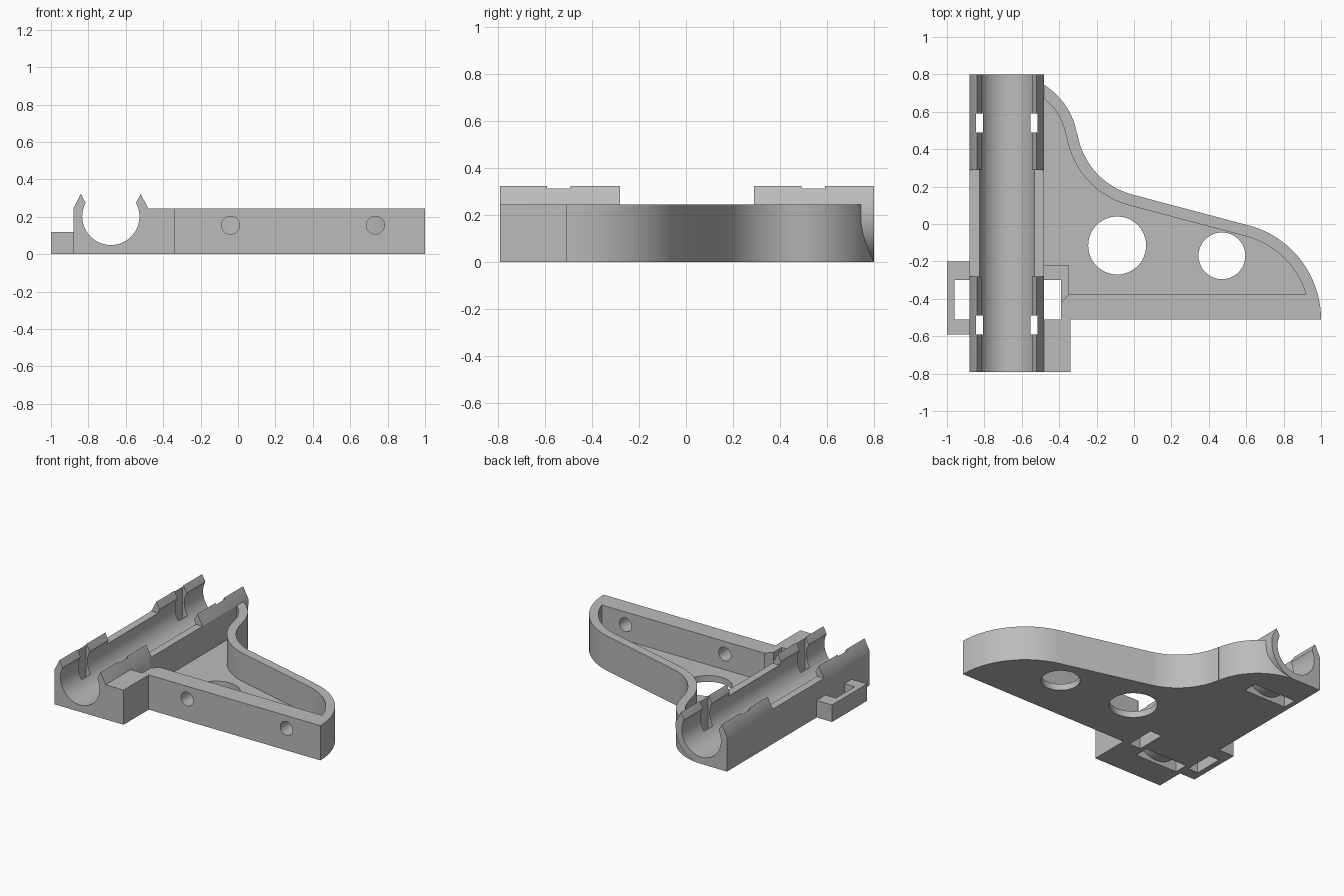
import bpy, bmesh
from math import sin, cos, radians, pi

if "Cube" in bpy.data.objects:
    bpy.data.objects.remove(bpy.data.objects["Cube"])

TOP = 0.245            # height of the walls
FLOOR = 0.045          # thickness of the arm floor
CX, CZ = -0.68, 0.202  # axis of the rod channel


def arc(cx, cy, r, a, b, n=20):
    """Points along an arc, angles in degrees."""
    steps = [radians(a + (b - a) * i / n) for i in range(n + 1)]
    return [(cx + r * cos(t), cy + r * sin(t)) for t in steps]


def rect(x0, x1, y0, y1):
    return [(x0, y0), (x1, y0), (x1, y1), (x0, y1)]


def prism(name, points, lo, hi, axis="z"):
    """Extrude a closed outline along z (outline in xy) or y (outline in xz)."""
    def place(p, t):
        return (p[0], p[1], t) if axis == "z" else (p[0], t, p[1])
    bm = bmesh.new()
    a = [bm.verts.new(place(p, lo)) for p in points]
    b = [bm.verts.new(place(p, hi)) for p in points]
    bm.faces.new(a)
    bm.faces.new(b)
    for i in range(len(a)):
        j = (i + 1) % len(a)
        bm.faces.new((a[i], a[j], b[j], b[i]))
    bmesh.ops.recalc_face_normals(bm, faces=bm.faces)
    mesh = bpy.data.meshes.new(name)
    bm.to_mesh(mesh)
    bm.free()
    ob = bpy.data.objects.new(name, mesh)
    bpy.context.collection.objects.link(ob)
    return ob


def combine(target, tool, operation):
    """Apply a boolean and discard the tool."""
    bpy.context.view_layer.objects.active = target
    mod = target.modifiers.new(operation, "BOOLEAN")
    mod.operation = operation
    mod.solver = "EXACT"
    mod.object = tool
    bpy.ops.object.modifier_apply(modifier=mod.name)
    bpy.data.objects.remove(tool)


def arm_curve(inset, start, end):
    """S-shaped back edge of the arm, moved inward by the wall thickness."""
    return (arc(CX, 0.42, 0.38 - inset, start, 9.1)
            + arc(0.093, 0.544, 0.40 + inset, 189.1, 256.5)
            + arc(0.48, -0.51, 0.52 - inset, 76.5, end))


# Arm with the front block
outline = arm_curve(0, 90, 0) + [(-0.34, -0.51), (-0.34, -0.79), (CX, -0.79)]
bracket = prism("rod_bracket", outline, 0, TOP)

# Pocket inside the arm: lower part stops at the strap block, upper part runs over it
curve = arm_curve(0.06, 51.3, 17)
lower = curve + [(-0.35, -0.375), (-0.35, -0.22), (-0.48, -0.22)]
upper = curve + [(-0.35, -0.375), (-0.39, -0.42), (-0.39, -0.51), (-0.48, -0.51)]
combine(bracket, prism("pocket_lower", lower, FLOOR, 0.4), "DIFFERENCE")
combine(bracket, prism("pocket_upper", upper, 0.12, 0.4), "DIFFERENCE")

# Rod holder: square on the outside, round towards the arm
holder = [(-0.88, TOP), (-0.88, 0)] + arc(CX, 0.2, 0.2, -90, 0) + [(-0.48, TOP)]
combine(bracket, prism("rod_holder", holder, -0.79, 0.80, "y"), "UNION")

# Snap lips at both ends, mirrored about the channel
for y0, y1 in ((-0.79, -0.28), (0.29, 0.80)):
    for s in (-1, 1):
        lip = [(0.2, 0.2), (0.2, TOP), (0.16, 0.322), (0.135, 0.275), (0.11, 0.2)]
        lip = [(CX + s * x, z) for x, z in lip]
        combine(bracket, prism("snap_lip", lip, y0, y1, "y"), "UNION")

# Strap loop on the outer side
combine(bracket, prism("strap_loop", rect(-1, -0.87, -0.59, -0.2), 0, 0.12), "UNION")

# Rod channel
channel = arc(CX, CZ, 0.153, 0, 360, 64)[:-1]
combine(bracket, prism("channel", channel, -1, 1, "y"), "DIFFERENCE")

# Strap holes
for x0, x1 in ((-0.96, -0.88), (-0.48, -0.39)):
    combine(bracket, prism("strap_hole", rect(x0, x1, -0.51, -0.30), -0.1, 0.5), "DIFFERENCE")

# Tie slots: two upright slots joined beneath a thin curved bridge
bridge = [p for p in arc(CX, CZ, 0.18, 225, 315)]
slot = ([(CX - 0.165, -0.1), (CX - 0.165, 0.5), (CX - 0.13, 0.5)] + bridge
        + [(CX + 0.13, 0.5), (CX + 0.165, 0.5), (CX + 0.165, -0.1)])
for y0, y1 in ((-0.59, -0.49), (0.49, 0.59)):
    combine(bracket, prism("tie_slot", slot, y0, y1, "y"), "DIFFERENCE")

# Floor holes and screw holes
for x, y, r in ((-0.09, -0.115, 0.155), (0.47, -0.17, 0.125)):
    combine(bracket, prism("floor_hole", arc(x, y, r, 0, 360, 48)[:-1], -0.1, 0.1), "DIFFERENCE")
for x in (-0.04, 0.735):
    hole = arc(x, 0.155, 0.048, 0, 360, 32)[:-1]
    combine(bracket, prism("screw_hole", hole, -0.6, -0.3, "y"), "DIFFERENCE")

# Material and shading
grey = bpy.data.materials.new("plain grey")
grey.use_nodes = True
grey.diffuse_color = (0.5, 0.5, 0.5, 1)
grey.node_tree.nodes["Principled BSDF"].inputs["Base Color"].default_value = (0.5, 0.5, 0.5, 1)
bracket.data.materials.clear()
bracket.data.materials.append(grey)
for poly in bracket.data.polygons:
    poly.material_index = 0

bpy.ops.object.select_all(action="DESELECT")
bracket.select_set(True)
bpy.context.view_layer.objects.active = bracket
bpy.ops.object.shade_smooth_by_angle(angle=radians(30))
